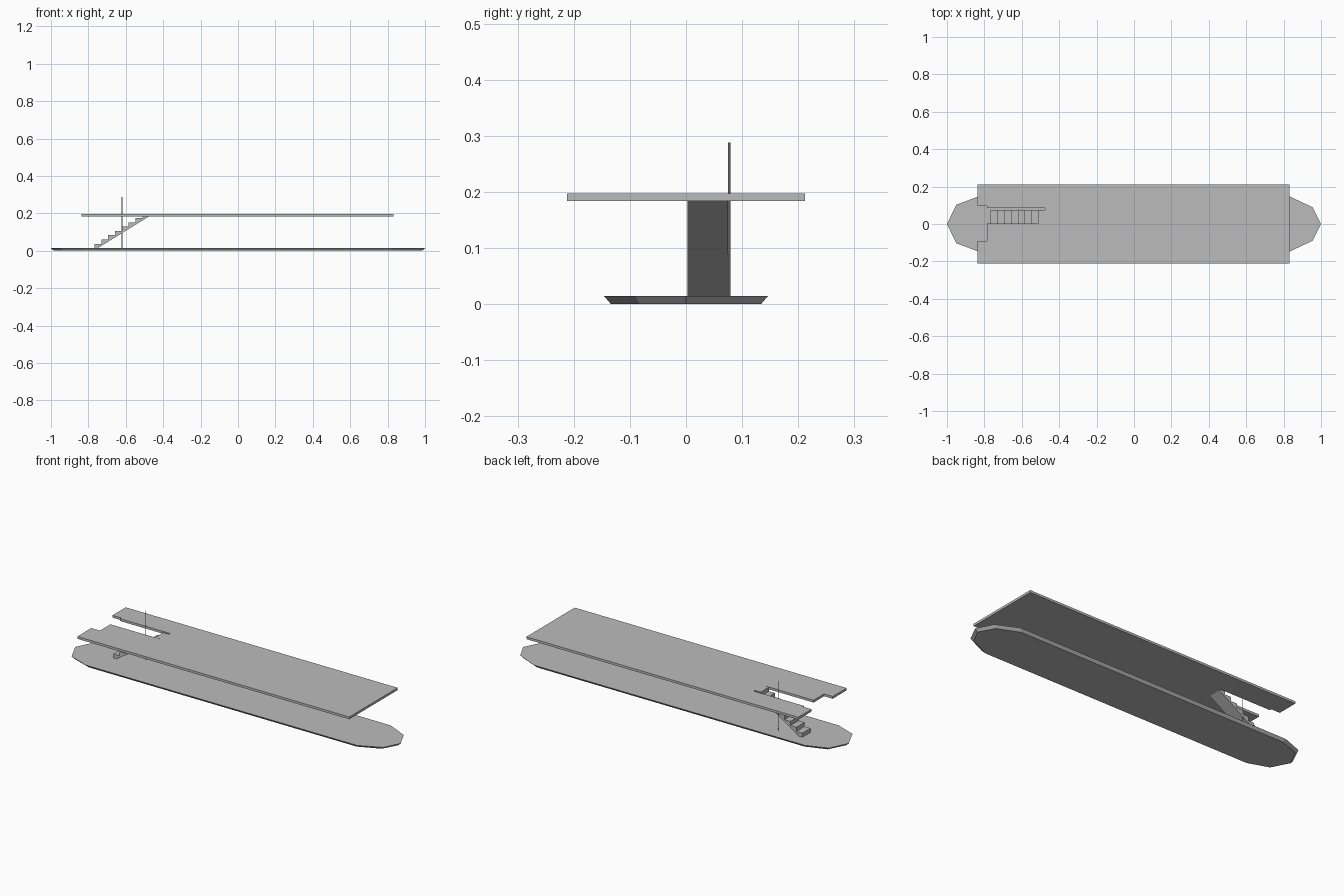
import bpy, bmesh

if "Cube" in bpy.data.objects:
    bpy.data.objects.remove(bpy.data.objects["Cube"])

grey = bpy.data.materials.new("light grey")
grey.diffuse_color = (0.5, 0.5, 0.5, 1)
grey.use_nodes = True
grey.node_tree.nodes["Principled BSDF"].inputs["Base Color"].default_value = grey.diffuse_color


def prism(name, outline, place, a, b, inset=None):
    """Extrude a 2D outline from a to b; inset gives a different outline at a."""
    bm = bmesh.new()
    start = [bm.verts.new(place(u, v, a)) for u, v in (inset or outline)]
    end = [bm.verts.new(place(u, v, b)) for u, v in outline]
    bm.faces.new(start)
    bm.faces.new(end)
    n = len(start)
    for i in range(n):
        j = (i + 1) % n
        bm.faces.new((start[i], start[j], end[j], end[i]))
    bmesh.ops.recalc_face_normals(bm, faces=bm.faces)
    mesh = bpy.data.meshes.new(name)
    bm.to_mesh(mesh)
    bm.free()
    mesh.materials.append(grey)
    ob = bpy.data.objects.new(name, mesh)
    bpy.context.collection.objects.link(ob)
    return ob


def flat(u, v, w):
    return (u, v, w)


def side(u, v, w):
    return (u, w, v)


# Hull: long plate with faceted ends and sides sloping in below
half = [(-0.95, 0.103), (-0.835, 0.146), (0.835, 0.146), (0.955, 0.09)]
hull = [(-1, 0)] + half + [(1, 0)] + [(x, -y) for x, y in reversed(half)]
bottom = [(x * 0.985, y * 0.915) for x, y in hull]
prism("hull", hull, flat, 0, 0.0145, bottom)

# Upper deck: slab with a stern notch and a slot for the stairs
deck = [(-0.838, -0.212), (0.832, -0.212), (0.832, 0.212), (-0.838, 0.212),
        (-0.838, 0.096), (-0.785, 0.096), (-0.785, 0.085), (-0.475, 0.085),
        (-0.475, 0.002), (-0.785, 0.002), (-0.785, -0.09), (-0.838, -0.09)]
prism("upper_deck", deck, flat, 0.184, 0.197)

# Stairs: sawtooth profile with a sloping underside
steps, x0, z0 = 8, -0.767, 0.0145
run, rise = 0.0365, (0.197 - 0.0145) / 8
profile = [(x0, z0)]
for i in range(steps):
    profile += [(x0 + i * run, z0 + (i + 1) * rise),
                (x0 + (i + 1) * run, z0 + (i + 1) * rise)]
profile += [(x0 + steps * run, 0.184), (x0 + 0.018, z0)]
prism("stairs", profile, side, 0.003, 0.075)

# Pole rising beside the stairs
bpy.ops.mesh.primitive_cylinder_add(vertices=8, radius=0.002, depth=0.2745,
                                    location=(-0.62, 0.077, 0.151))
pole = bpy.context.object
pole.name = "pole"
pole.data.materials.append(grey)
